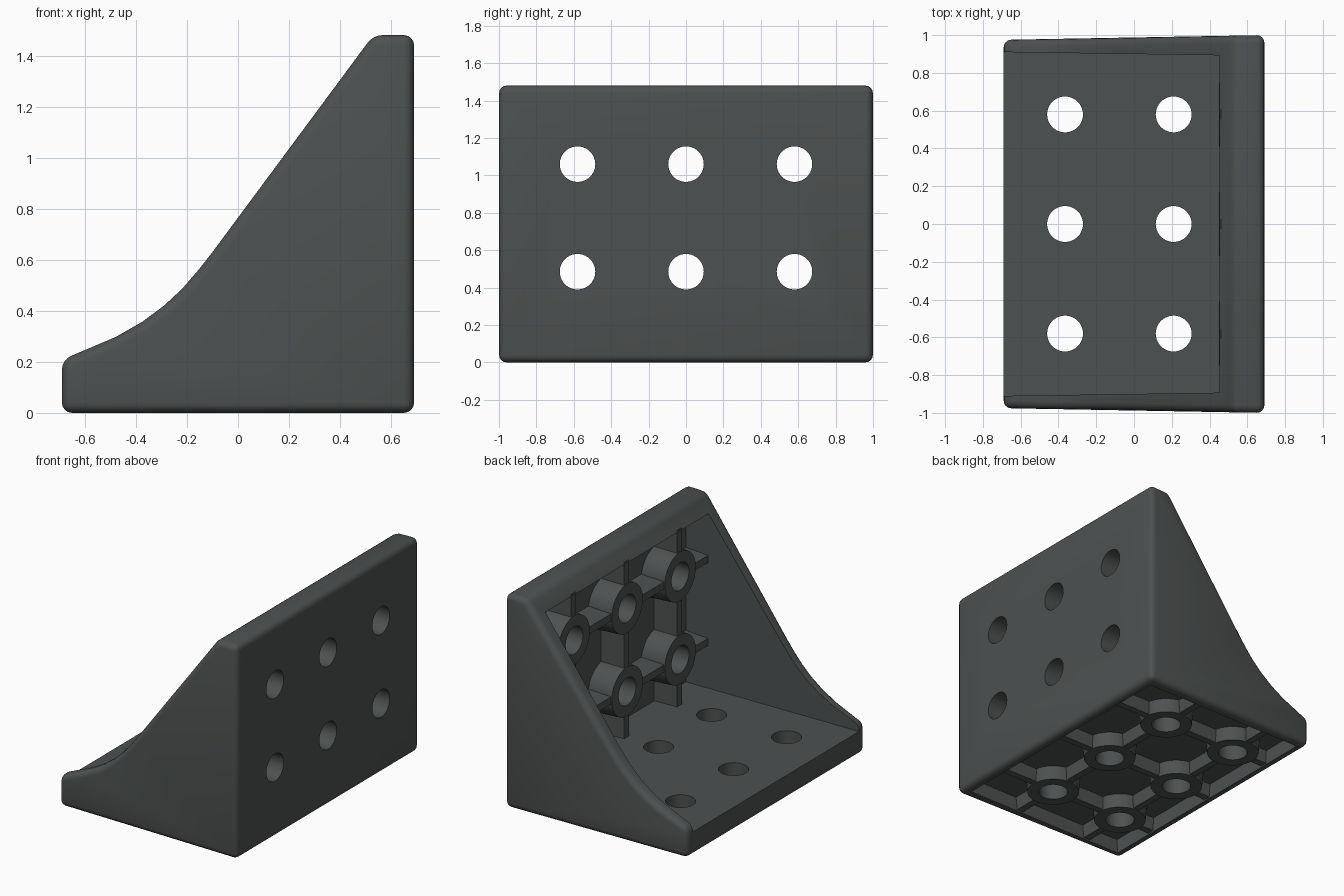
import bpy, bmesh, math
from mathutils import Matrix, Vector

if "Cube" in bpy.data.objects:
    bpy.data.objects.remove(bpy.data.objects["Cube"])

mat = bpy.data.materials.new("dark grey plastic")
mat.diffuse_color = (0.075, 0.082, 0.082, 1)
mat.use_nodes = True
mat.node_tree.nodes["Principled BSDF"].inputs["Base Color"].default_value = mat.diffuse_color

HOLE_Y = (-0.58, 0.0, 0.58)
BASE_X = (-0.365, 0.21)
WALL_Z = (0.485, 1.06)
HOLE_R, BOSS_R = 0.095, 0.17


def make(name, bm, cutter=False):
    bmesh.ops.recalc_face_normals(bm, faces=bm.faces)
    me = bpy.data.meshes.new(name)
    bm.to_mesh(me)
    bm.free()
    ob = bpy.data.objects.new(name, me)
    bpy.context.collection.objects.link(ob)
    me.materials.append(mat)
    ob.hide_render = cutter
    return ob


def prism(name, profile, half_width, cutter=False):
    """Extrude an xz profile across y; half_width(x) gives the tapered sides."""
    bm = bmesh.new()
    a = [bm.verts.new((x, -half_width(x), z)) for x, z in profile]
    b = [bm.verts.new((x, half_width(x), z)) for x, z in profile]
    bm.faces.new(a)
    bm.faces.new(b[::-1])
    n = len(a)
    for i in range(n):
        j = (i + 1) % n
        bm.faces.new((a[i], b[i], b[j], a[j]))
    return make(name, bm, cutter)


# main bracket solid: swept side profile, rounded edges
outline = [(-0.69, 0), (0.69, 0), (0.69, 1.48), (0.53, 1.48), (-0.1, 0.63),
           (-0.155, 0.56), (-0.22, 0.485), (-0.29, 0.42), (-0.375, 0.357),
           (-0.48, 0.297), (-0.69, 0.208)]
body = prism("bracket_body", outline, lambda x: 0.975 + 0.025 * (x + 0.69) / 1.38)
bev = body.modifiers.new("round", "BEVEL")
bev.width, bev.segments, bev.limit_method = 0.04, 4, 'ANGLE'
bev.angle_limit = math.radians(35)

# cutters: open inside between the gussets, and the pocket under the base
inside = prism("inside_cutter", [(-1, 0.165), (0.625, 0.165), (0.625, 1.375),
               (0.448, 1.375), (0.44, 2), (-1, 2)],
               lambda x: 0.91 - 0.017 * (x + 0.69) / 1.14, True)
under = prism("underside_cutter", [(-0.635, -0.1), (0.635, -0.1), (0.625, 0.1),
              (-0.625, 0.1)], lambda x: 0.92, True)

# cutters for the screw holes
bm = bmesh.new()
for y in HOLE_Y:
    for x in BASE_X:
        bmesh.ops.create_cone(bm, cap_ends=True, segments=40, radius1=HOLE_R, radius2=HOLE_R,
                              depth=0.3, matrix=Matrix.Translation((x, y, 0.1)))
    for z in WALL_Z:
        bmesh.ops.create_cone(bm, cap_ends=True, segments=40, radius1=HOLE_R, radius2=HOLE_R,
                              depth=0.25, matrix=Matrix.Translation((0.69, y, z))
                              @ Matrix.Rotation(math.pi / 2, 4, 'Y'))
holes = make("hole_cutter", bm, True)
for c in (inside, under, holes):
    m = body.modifiers.new(c.name, "BOOLEAN")
    m.operation, m.solver, m.object = 'DIFFERENCE', 'EXACT', c


def lattice(name, us, vs, u_lim, v_lim, depth, place):
    """Screw bosses joined by ribs; w=0 at the tips, w=depth at the panel."""
    bm = bmesh.new()

    def vert(u, v, w):
        return bm.verts.new(place(u, v, w))

    def boss(u, v, n=40):
        rings = []
        for r, w in ((HOLE_R, depth), (HOLE_R, 0), (BOSS_R, 0), (BOSS_R + 0.01, depth)):
            rings.append([vert(u + r * math.cos(2 * math.pi * i / n),
                               v + r * math.sin(2 * math.pi * i / n), w) for i in range(n)])
        for k in range(4):
            p, q = rings[k], rings[(k + 1) % 4]
            for i in range(n):
                j = (i + 1) % n
                bm.faces.new((p[i], p[j], q[j], q[i]))

    def rib(a, b, fixed, along_u):
        loops = []
        for half, w in ((0.025, 0.006), (0.037, depth)):
            pts = [(a, fixed - half), (b, fixed - half), (b, fixed + half), (a, fixed + half)]
            loops.append([vert(*(p if along_u else p[::-1]), w) for p in pts])
        t, d = loops
        bm.faces.new(t)
        bm.faces.new(d[::-1])
        for i in range(4):
            j = (i + 1) % 4
            bm.faces.new((t[i], d[i], d[j], t[j]))

    def rib_row(stops, lim, fixed, along_u):
        ends = [lim[0]] + [e for s in stops for e in (s - 0.135, s + 0.135)] + [lim[1]]
        for a, b in zip(ends[::2], ends[1::2]):
            rib(a, b, fixed, along_u)

    for u in us:
        for v in vs:
            boss(u, v)
        rib_row(vs, v_lim, u, False)
    for v in vs:
        rib_row(us, u_lim, v, True)
    return make(name, bm)


# reinforcing lattices under the base and on the inner wall
base_ribs = lattice("base_ribs", BASE_X, HOLE_Y, (-0.645, 0.645), (-0.93, 0.93), 0.11,
                    lambda u, v, w: Vector((u, v, w + 0.004)))
wall_ribs = lattice("wall_ribs", HOLE_Y, WALL_Z, (-0.905, 0.905), (0.155, 1.385), 0.185,
                    lambda u, v, w: Vector((0.45 + w, u, v)))

# smooth shading with sharp creases, helpers hidden
for c in (inside, under, holes):
    c.hide_viewport = True
for ob in (body, base_ribs, wall_ribs):
    bpy.ops.object.select_all(action='DESELECT')
    ob.select_set(True)
    bpy.context.view_layer.objects.active = ob
    if ob.modifiers:
        for m in list(ob.modifiers):
            bpy.ops.object.modifier_apply(modifier=m.name)
    bpy.ops.object.shade_smooth_by_angle(angle=math.radians(30))
